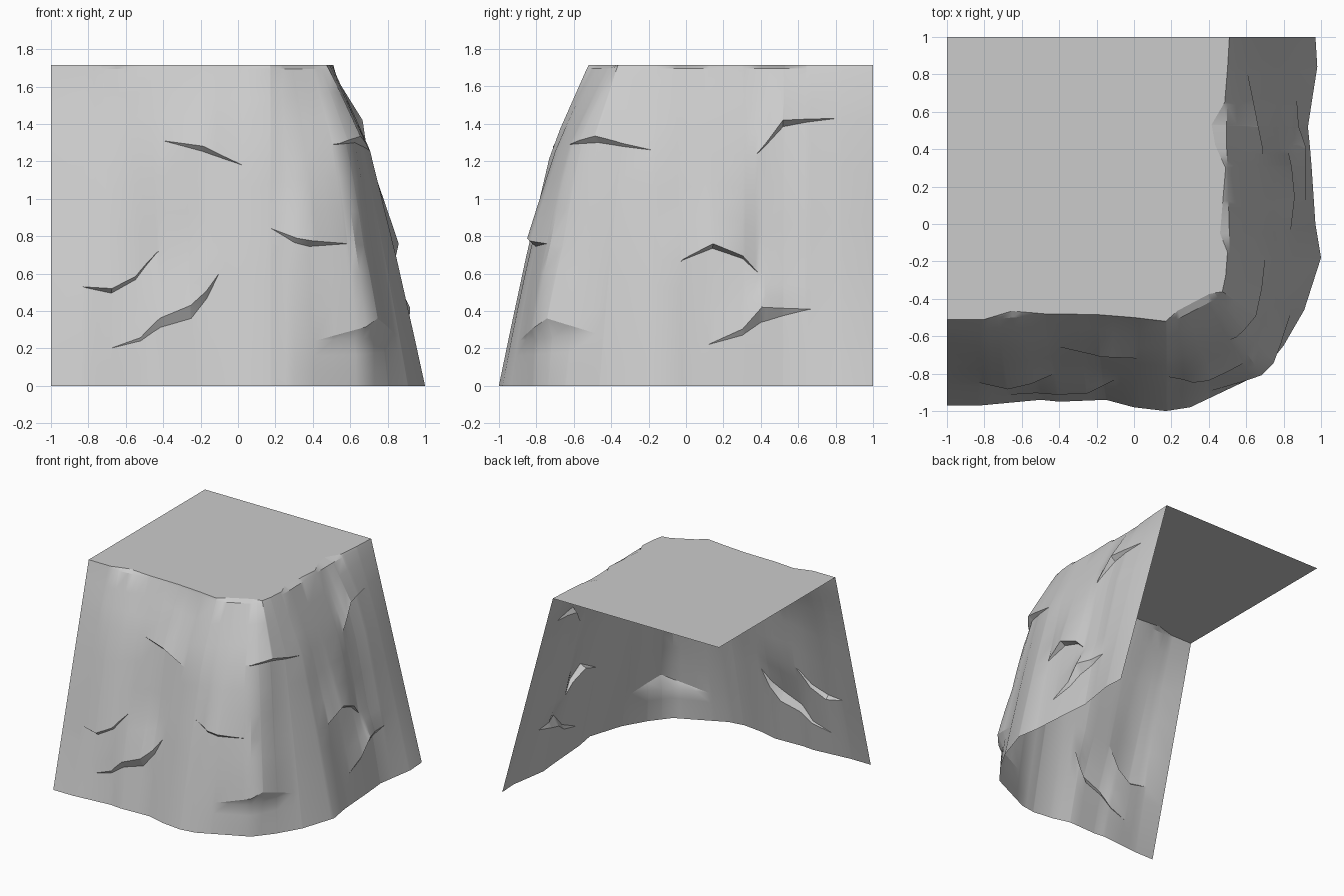
import bpy, bmesh
from math import floor, radians, exp
from mathutils import Vector

if "Cube" in bpy.data.objects:
    bpy.data.objects.remove(bpy.data.objects["Cube"])

H, RIM = 1.715, 1.695

# plan of the wall, left end to back end: foot x, y, rim x, y, rim chip depth
PLAN = [(-1, -.97, -1, -.515, .005), (-.82, -.97, -.8, -.515, .005),
        (-.5, -.94, -.65, -.5, .035), (-.4, -.95, -.48, -.49, .01),
        (-.15, -.94, -.2, -.49, .006), (.0, -.98, 0, -.505, .005),
        (.17, -1, .17, -.53, .01), (.3, -.98, .25, -.5, .04),
        (.68, -.8, .42, -.41, .04), (.8, -.65, .485, -.37, .015),
        (.91, -.46, .5, -.28, .01), (1, -.18, .51, -.15, .01),
        (.97, 0, .51, -.05, .05), (.95, .3, .5, .3, .01),
        (.94, .42, .495, .42, .06), (.93, .52, .495, .53, .08),
        (.95, .65, .50, .65, .015), (.98, .84, .51, .83, .01),
        (.97, 1, .515, 1, .005)]
N = len(PLAN) - 1
CHIP = [(i, p[4]) for i, p in enumerate(PLAN)]
BELLY = [(0, 0), (.15, .018), (.4, .045), (.75, .07), (1, 0)]


def lerp(table, x):
    for (x0, y0), (x1, y1) in zip(table, table[1:]):
        if x <= x1:
            return y0 + (y1 - y0) * max(0, x - x0) / max(x1 - x0, 1e-5)
    return table[-1][1]


def raw(s, z):
    i = min(int(floor(s)), N - 1)
    f, t = s - i, z / RIM
    a, b = PLAN[i], PLAN[i + 1]
    x0, y0, x1, y1 = (a[k] + (b[k] - a[k]) * f for k in range(4))
    return Vector((x0 + (x1 - x0) * t, y0 + (y1 - y0) * t, z))


def outward(s, z):
    d = raw(min(N, s + .6), z) - raw(max(0, s - .6), z)
    return Vector((d.y, -d.x, 0)).normalized()


def wall(s, z, push=0):
    # bellied slope, sharper at the corner, straight at the two open ends
    t = z / RIM
    belly = lerp(BELLY, t) * min(1, s / 2, (N - s) / 2)
    belly += .07 * exp(-((s - 8) / .8) ** 2) * 4 * t * (1 - t)
    return raw(s, z) + outward(s, z) * (belly + push)


def locate(axis, value, z):
    # wall parameter where x (axis 0) or y (axis 1) reaches the value
    ss = [k * N / 720 for k in range(721)]
    ss = [s for s in ss if (s <= 10 if axis == 0 else s >= 8)]
    return min(ss, key=lambda s: abs(wall(s, z)[axis] - value))


# overhanging ledges in three bands: tip, middle, tip; then thickness, depth
X, Y = 0, 1
BANDS = [
    [([(X, -.68, .2), (X, -.25, .36), (X, -.1, .6)], .07, .05),
     ([(X, .41, .24), (X, .72, .26), (Y, -.48, .28)], .1, .05),
     ([(Y, .12, .22), (Y, .4, .34), (Y, .67, .41)], .08, .06)],
    [([(X, -.83, .53), (X, -.68, .495), (X, -.42, .72)], .025, .04),
     ([(X, .18, .84), (X, .38, .745), (X, .59, .76)], .03, .045),
     ([(Y, -.03, .66), (Y, .14, .735), (Y, .39, .6)], .025, .055)],
    [([(X, -.4, 1.31), (X, -.18, 1.25), (X, .02, 1.18)], .03, .04),
     ([(X, .5, 1.29), (Y, -.47, 1.3), (Y, -.18, 1.26)], .035, .05),
     ([(Y, .37, 1.23), (Y, .52, 1.385), (Y, .81, 1.43)], .035, .055)]]

samples = {float(k) for k in range(N + 1)}
bands = []
for band in BANDS:
    lip, thick, push = [], [(0, 0)], [(0, 0)]
    for pts, th, depth in band:
        ss = [locate(*p) for p in pts]
        samples |= set(ss) | {(ss[0] + ss[1]) / 2, (ss[1] + ss[2]) / 2}
        lip += [(s, p[2]) for s, p in zip(ss, pts)]
        thick += [(ss[0], 0), (ss[1], th), (ss[2], 0)]
        push += [(ss[0], 0), (ss[1], depth), (ss[2], 0)]
    bands.append((lip, thick + [(N, 0)], push + [(N, 0)]))
samples = sorted(samples)


def column(s):
    # foot, then for each band a lower lip, an upper lip and a fading slope
    marks = [(0, 0, 0)]
    for lip, thick, push in bands:
        z = lerp(lip, s)
        marks.append((z, z + lerp(thick, s), lerp(push, s)))
    marks.append((RIM, RIM, 0))
    col = [wall(s, 0)]
    for (_, z0, d0), (z1, zt, d1) in zip(marks, marks[1:]):
        for f in (1 / 3, 2 / 3, 1):
            col.append(wall(s, z0 + (z1 - z0) * f, d0 * (1 - f)))
        if z1 < RIM:
            col.append(wall(s, zt, d1))
    # chipped rim edge
    q = wall(s, RIM) - outward(s, RIM) * lerp(CHIP, s)
    col.append(Vector((-1 if s == 0 else q.x, 1 if s == N else q.y, H)))
    return col


cols = [column(s) for s in samples]


def finish(name, bm):
    me = bpy.data.meshes.new(name)
    bm.to_mesh(me)
    bm.free()
    ob = bpy.data.objects.new(name, me)
    bpy.context.collection.objects.link(ob)
    return ob


# cliff wall
bm = bmesh.new()
vs = [[bm.verts.new(p) for p in c] for c in cols]
for a, b in zip(vs, vs[1:]):
    for j in range(len(a) - 1):
        bm.faces.new((a[j], b[j], b[j + 1], a[j + 1]))
bmesh.ops.remove_doubles(bm, verts=bm.verts, dist=.0005)
wall_ob = finish("cliff_wall", bm)
bpy.context.view_layer.objects.active = wall_ob
wall_ob.select_set(True)
bpy.ops.object.shade_smooth_by_angle(angle=radians(30))

# flat top
bm = bmesh.new()
bm.faces.new([bm.verts.new(c[-1]) for c in cols] + [bm.verts.new((-1, 1, H))])
finish("cliff_top", bm)
